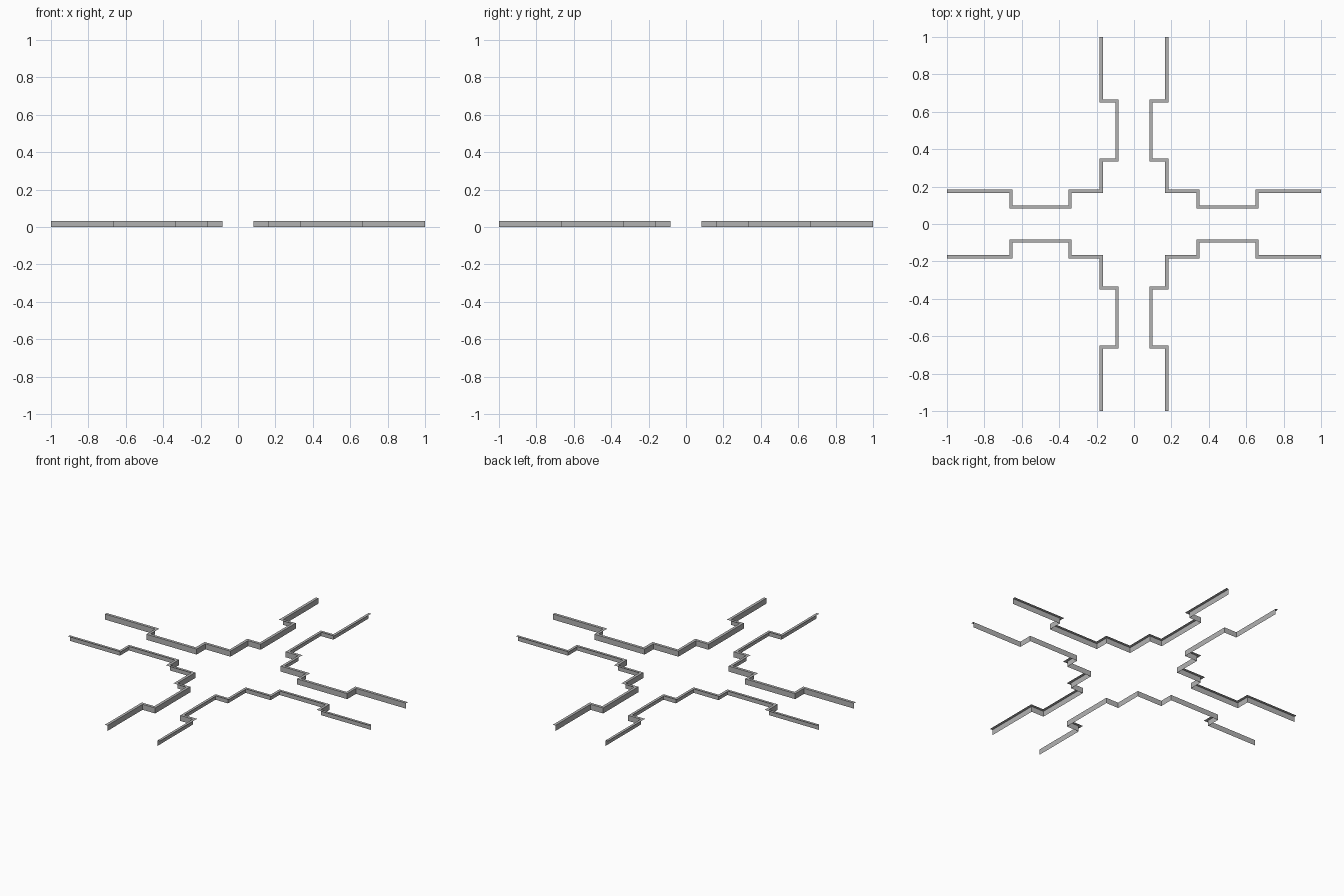
import bpy, bmesh
from math import pi
from mathutils import Vector, Matrix

cube = bpy.data.objects.get("Cube")
if cube:
    bpy.data.objects.remove(cube, do_unlink=True)

UNIT = 1 / 12      # floor grid step
HEIGHT = 0.033     # wall height
LEDGE = 0.0167     # width of the top ledge

# One flat grey for all walls
grey = bpy.data.materials.new("wall grey")
grey.use_nodes = True
colour = (0.45, 0.45, 0.45, 1)
grey.diffuse_color = colour
grey.node_tree.nodes["Principled BSDF"].inputs["Base Color"].default_value = colour

# Stepped corridor line of one quadrant, mirrored across the diagonal
half = [(2, 12), (2, 8), (1, 8), (1, 4), (2, 4)]
steps = half + [(2, 2)] + [(y, x) for x, y in reversed(half)]
path = [Vector((x, y, 0)) * UNIT for x, y in steps]


def left_of(a, b):
    d = (b - a).normalized()
    return Vector((-d.y, d.x, 0))


def wall(name, angle):
    """Corridor face with a ledge folded back along its top edge."""
    bm = bmesh.new()
    normals = [left_of(a, b) for a, b in zip(path, path[1:])]
    up = Vector((0, 0, HEIGHT))
    rows = []
    for i, p in enumerate(path):
        offset = sum({tuple(n): n for n in normals[max(i - 1, 0):i + 1]}.values(), Vector((0, 0, 0)))
        rows.append([bm.verts.new(v) for v in (p, p + up, p + up + offset * LEDGE)])
    for a, b in zip(rows, rows[1:]):
        bm.faces.new((a[0], b[0], b[1], a[1]))
        bm.faces.new((a[1], b[1], b[2], a[2]))
    bm.transform(Matrix.Rotation(angle, 4, "Z"))
    mesh = bpy.data.meshes.new(name)
    bm.to_mesh(mesh)
    bm.free()
    mesh.materials.append(grey)
    bpy.context.collection.objects.link(bpy.data.objects.new(name, mesh))


# Four walls around the crossing
for i, name in enumerate(("back_left_wall", "back_right_wall", "front_right_wall", "front_left_wall")):
    wall(name, i * pi / 2)
